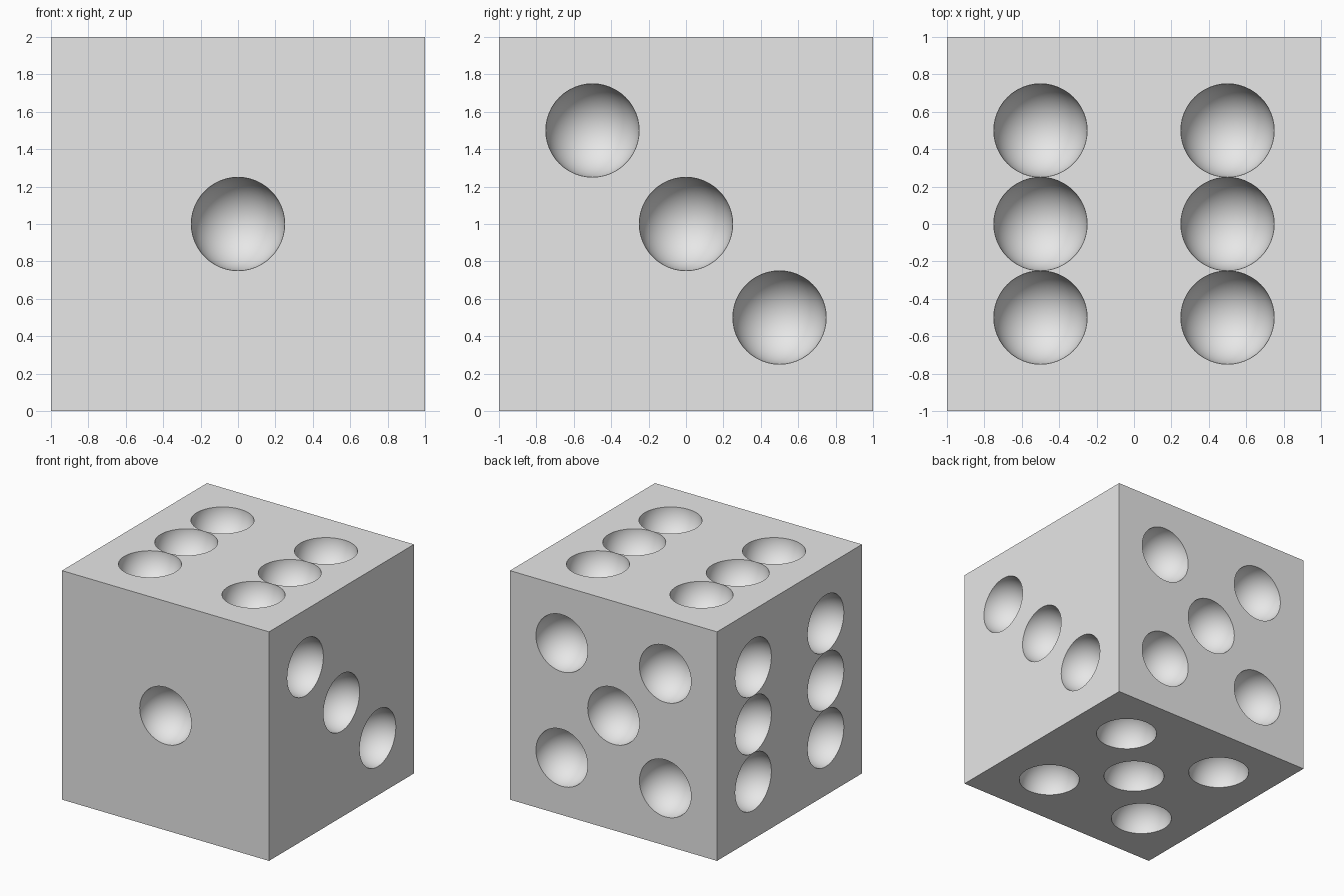
import bpy
import bmesh
from mathutils import Matrix, Vector

# Remove the default object
default = bpy.data.objects.get("Cube")
if default:
    bpy.data.objects.remove(default, do_unlink=True)

PIT_RADIUS = 0.2497
STEP = 0.5
CENTRE = Vector((0, 0, 1))

grey = bpy.data.materials.new("light grey")
grey.use_nodes = True
colour = (0.8, 0.8, 0.8, 1)
grey.diffuse_color = colour
grey.node_tree.nodes["Principled BSDF"].inputs["Base Color"].default_value = colour


def make_object(name, bm):
    mesh = bpy.data.meshes.new(name)
    bm.to_mesh(mesh)
    bm.free()
    mesh.materials.append(grey)
    obj = bpy.data.objects.new(name, mesh)
    bpy.context.collection.objects.link(obj)
    return obj


# Pip layouts in steps across each face
one = [(0, 0)]
three = [(-1, 1), (0, 0), (1, -1)]
five = [(-1, -1), (-1, 1), (0, 0), (1, -1), (1, 1)]
six = [(u, v) for u in (-1, 1) for v in (-1, 0, 1)]

# Outward normal, face right, face up and layout
X, Y, Z = Vector((1, 0, 0)), Vector((0, 1, 0)), Vector((0, 0, 1))
faces = [
    (-Y, X, Z, one),
    (Y, -X, Z, five),
    (X, Y, Z, three),
    (-X, -Y, Z, six),
    (Z, X, Y, six),
    (-Z, X, -Y, five),
]

# Solid body
bm = bmesh.new()
bmesh.ops.create_cube(bm, size=2, matrix=Matrix.Translation(CENTRE))
body = make_object("die_body", bm)

# One cutter holding a ball for every pip, its pole along the face normal
bm = bmesh.new()
for normal, right, up, layout in faces:
    turn = Matrix((right, up, normal)).transposed()
    for u, v in layout:
        place = CENTRE + normal + (right * u + up * v) * STEP
        ball = bmesh.ops.create_uvsphere(bm, u_segments=48, v_segments=24, radius=PIT_RADIUS)
        for vert in ball["verts"]:
            # Keep the equator just inside the face for a clean cut
            if abs(vert.co.z) < 0.001:
                vert.co.z = -0.001
            vert.co = turn @ vert.co + place
cutter = make_object("pip_cutter", bm)
cutter.hide_render = True

# Cut the hemispherical pips
cut = body.modifiers.new("pips", "BOOLEAN")
cut.operation = "DIFFERENCE"
cut.solver = "EXACT"
cut.object = cutter
bpy.ops.object.select_all(action="DESELECT")
bpy.context.view_layer.objects.active = body
body.select_set(True)
bpy.ops.object.modifier_apply(modifier=cut.name)
bpy.data.objects.remove(cutter, do_unlink=True)

# Smooth pits with crisp rims and cube edges
bpy.ops.object.shade_smooth_by_angle(angle=0.6)
